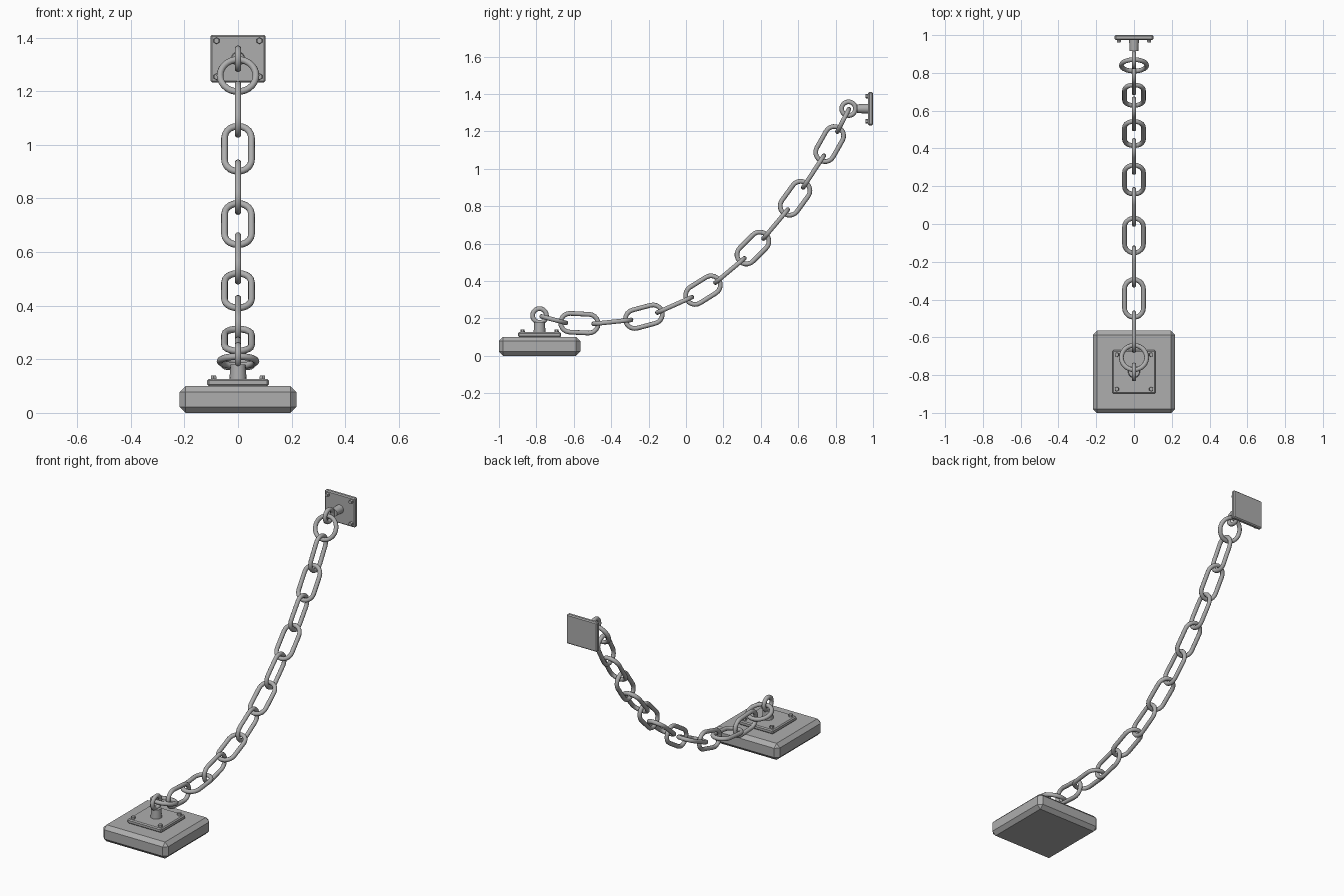
import bpy, bmesh
from math import cos, sin, pi, radians
from mathutils import Matrix, Vector

cube = bpy.data.objects.get("Cube")
if cube:
    bpy.data.objects.remove(cube, do_unlink=True)

# Single iron grey
iron = bpy.data.materials.new("iron_grey")
iron.use_nodes = True
grey = (0.42, 0.42, 0.42, 1)
iron.diffuse_color = grey
iron.node_tree.nodes["Principled BSDF"].inputs["Base Color"].default_value = grey

WIRE = 0.0125  # chain wire radius


def finish(bm, name, matrix, smooth=False):
    bmesh.ops.recalc_face_normals(bm, faces=bm.faces)
    bm.transform(matrix)
    mesh = bpy.data.meshes.new(name)
    bm.to_mesh(mesh)
    bm.free()
    mesh.materials.append(iron)
    obj = bpy.data.objects.new(name, mesh)
    bpy.context.collection.objects.link(obj)
    if smooth:
        bpy.ops.object.select_all(action='DESELECT')
        obj.select_set(True)
        bpy.context.view_layer.objects.active = obj
        bpy.ops.object.shade_smooth_by_angle(angle=radians(50))
    return obj


def slab(name, size, centre, frame, bevel):
    bm = bmesh.new()
    bmesh.ops.create_cube(bm, size=1, matrix=Matrix.Diagonal((*size, 1)))
    bmesh.ops.bevel(bm, geom=bm.edges[:], offset=bevel, segments=1, affect='EDGES')
    return finish(bm, name, frame @ Matrix.Translation(centre))


def peg(name, radius, top_radius, low, high, at, frame, sides):
    bm = bmesh.new()
    bmesh.ops.create_cone(bm, cap_ends=True, segments=sides, radius1=radius,
                          radius2=top_radius, depth=high - low)
    place = Matrix.Translation((at[0], at[1], (low + high) / 2))
    return finish(bm, name, frame @ place, smooth=sides > 8)


def loop(name, half_width, straight, matrix, wire=WIRE, arc=10, sides=10):
    """Closed wire loop in the local XY plane, long axis X."""
    path = []
    for end in (1, -1):
        for i in range(arc + 1):
            if straight == 0 and i == arc:
                continue
            a = -pi / 2 + pi * i / arc
            out = Vector((cos(a), sin(a), 0)) * end
            path.append((out * half_width + Vector((end * straight / 2, 0, 0)), out))
    bm = bmesh.new()
    rings = []
    for point, out in path:
        rings.append([bm.verts.new(point + wire * (out * cos(t) + Vector((0, 0, sin(t)))))
                      for t in (2 * pi * k / sides for k in range(sides))])
    for i, ring in enumerate(rings):
        nxt = rings[(i + 1) % len(rings)]
        for k in range(sides):
            m = (k + 1) % sides
            bm.faces.new((ring[k], nxt[k], nxt[m], ring[m]))
    return finish(bm, name, matrix, smooth=True)


def mount(prefix, frame, width, depth, bolt_x, bolt_y, post_r, post_top, eye_z):
    """Bolted plate with a post and an eye, built along local Z."""
    slab(prefix + "_plate", (width, depth, 0.026), (0, 0, 0.013), frame, 0.006)
    for sx in (-1, 1):
        for sy in (-1, 1):
            peg(prefix + "_bolt", 0.013, 0.011, 0.02, 0.04,
                (sx * bolt_x, sy * bolt_y), frame, 6)
    peg(prefix + "_post", post_r, post_r * 0.9, 0.02, post_top, (0, 0), frame, 16)
    upright = Matrix.Translation((0, 0, eye_z)) @ Matrix.Rotation(pi / 2, 4, 'Y')
    loop(prefix + "_eye", 0.037, 0, frame @ upright)


# Floor block and its mount
BASE_Y = -0.783
slab("floor_block", (0.436, 0.436, 0.1), (0, BASE_Y, 0.05), Matrix(), 0.022)
mount("floor", Matrix.Translation((0, BASE_Y, 0.1)),
      0.23, 0.23, 0.091, 0.091, 0.032, 0.08, 0.115)

# Wall mount, facing the front
wall = Matrix.Translation((0, 1, 1.321)) @ Matrix.Rotation(pi / 2, 4, 'X')
mount("wall", wall, 0.205, 0.178, 0.08, 0.067, 0.026, 0.085, 0.131)

# Chain: centre (y, z) and slope in degrees, from the wall to the floor
chain = [(0.84, 1.258, 63), (0.768, 1.132, 60.5), (0.682, 0.985, 57),
         (0.583, 0.842, 54), (0.479, 0.704, 50), (0.358, 0.576, 45),
         (0.235, 0.456, 40), (0.091, 0.351, 32), (-0.061, 0.272, 24),
         (-0.225, 0.209, 15), (-0.394, 0.181, 6), (-0.57, 0.174, -3),
         (-0.707, 0.193, -15)]
for i, (y, z, slope) in enumerate(chain):
    place = Matrix.Translation((0, y, z)) @ Matrix.Rotation(radians(slope), 4, 'X')
    place = place @ Matrix.Rotation(pi / 2, 4, 'Z')  # long axis along the chain
    if i in (0, len(chain) - 1):
        loop("end_ring", 0.067, 0, place, arc=14)
    else:
        if i % 2:  # every other link is turned a quarter
            place = place @ Matrix.Rotation(pi / 2, 4, 'X')
        loop("chain_link", 0.05, 0.101, place)
